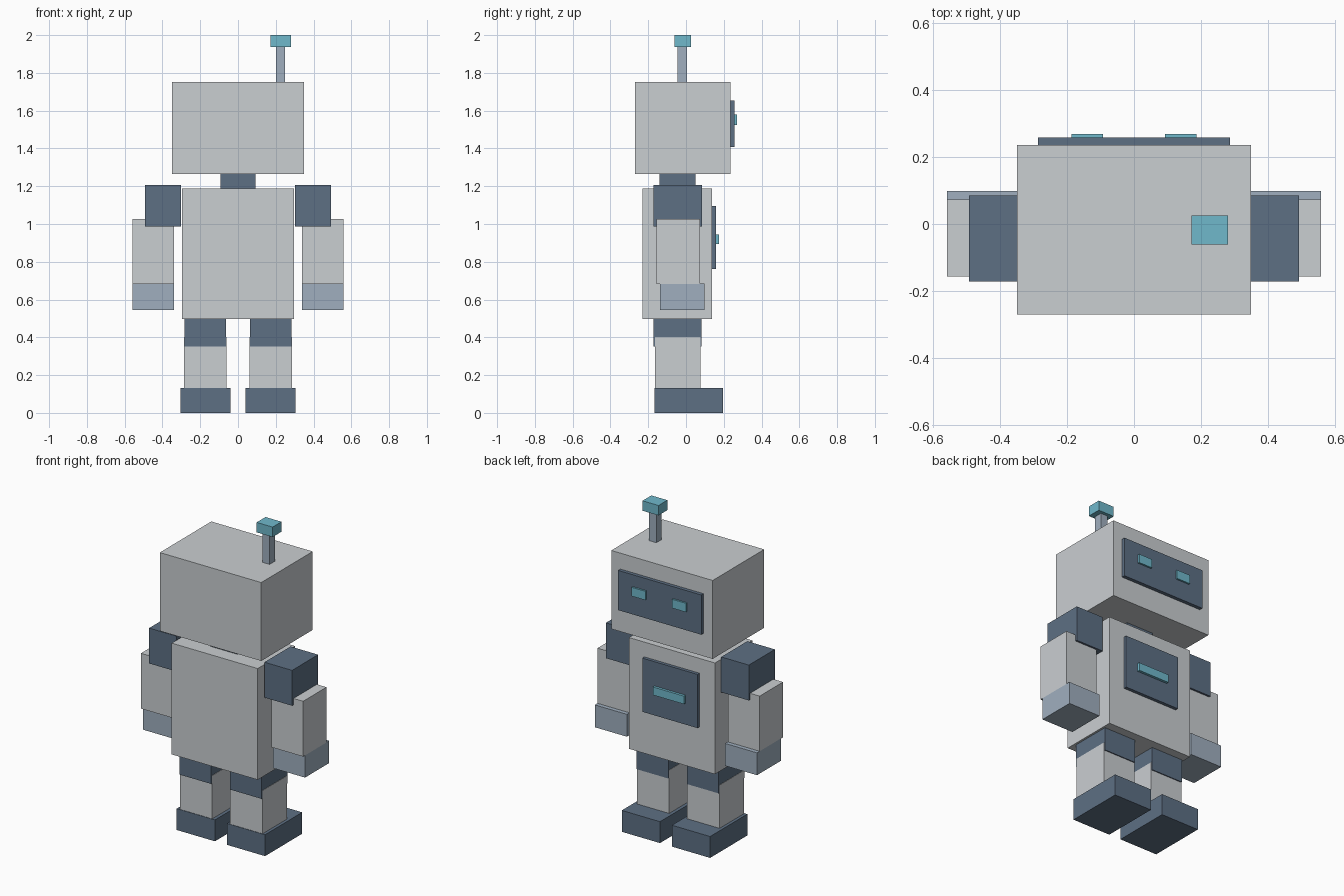
import bpy
import bmesh
from mathutils import Vector

if "Cube" in bpy.data.objects:
    bpy.data.objects.remove(bpy.data.objects["Cube"])


def material(name, rgb):
    m = bpy.data.materials.new(name)
    m.diffuse_color = (*rgb, 1)
    m.use_nodes = True
    m.node_tree.nodes["Principled BSDF"].inputs["Base Color"].default_value = m.diffuse_color
    return m


SHELL = material("pale_shell", (0.59, 0.62, 0.64))
DARK = material("slate_blue", (0.11, 0.16, 0.23))
STEEL = material("steel_blue", (0.35, 0.43, 0.52))
GLOW = material("cyan", (0.16, 0.48, 0.60))


def box(name, x, y, z, mat):
    """Box spanning the (min, max) range on each axis."""
    lo, hi = (Vector(c) for c in zip(x, y, z))
    bm = bmesh.new()
    bmesh.ops.create_cube(bm, size=1)
    bmesh.ops.scale(bm, vec=hi - lo, verts=bm.verts)
    mesh = bpy.data.meshes.new(name)
    bm.to_mesh(mesh)
    bm.free()
    mesh.materials.append(mat)
    ob = bpy.data.objects.new(name, mesh)
    ob.location = (lo + hi) / 2
    bpy.context.collection.objects.link(ob)
    return ob


def pair(name, x, y, z, mat):
    """The same box on both sides of the body."""
    box("right_" + name, x, y, z, mat)
    box("left_" + name, (-x[1], -x[0]), y, z, mat)


# Head, face screen and eyes
box("head", (-0.349, 0.349), (-0.27, 0.236), (1.265, 1.753), SHELL)
box("face_screen", (-0.286, 0.286), (0.23, 0.258), (1.407, 1.654), DARK)
pair("eye", (0.092, 0.187), (0.25, 0.269), (1.525, 1.58), GLOW)

# Antenna
box("antenna_rod", (0.2, 0.249), (-0.045, 0.006), (1.74, 1.94), STEEL)
box("antenna_tip", (0.171, 0.281), (-0.061, 0.026), (1.938, 2.0), GLOW)

# Neck and torso with chest panel
box("neck", (-0.093, 0.093), (-0.139, 0.05), (1.18, 1.27), DARK)
box("torso", (-0.296, 0.296), (-0.229, 0.138), (0.496, 1.188), SHELL)
box("chest_panel", (-0.19, 0.19), (0.13, 0.158), (0.762, 1.096), DARK)
box("chest_light", (-0.107, 0.107), (0.15, 0.174), (0.895, 0.945), GLOW)

# Arms
pair("shoulder", (0.302, 0.492), (-0.171, 0.085), (0.987, 1.207), DARK)
pair("arm", (0.339, 0.558), (-0.157, 0.073), (0.683, 1.027), SHELL)
pair("hand", (0.338, 0.558), (-0.138, 0.099), (0.545, 0.684), STEEL)

# Legs
pair("upper_leg", (0.064, 0.283), (-0.172, 0.083), (0.352, 0.5), DARK)
pair("lower_leg", (0.062, 0.285), (-0.165, 0.077), (0.13, 0.402), SHELL)
pair("foot", (0.041, 0.304), (-0.168, 0.197), (0.0, 0.133), DARK)
